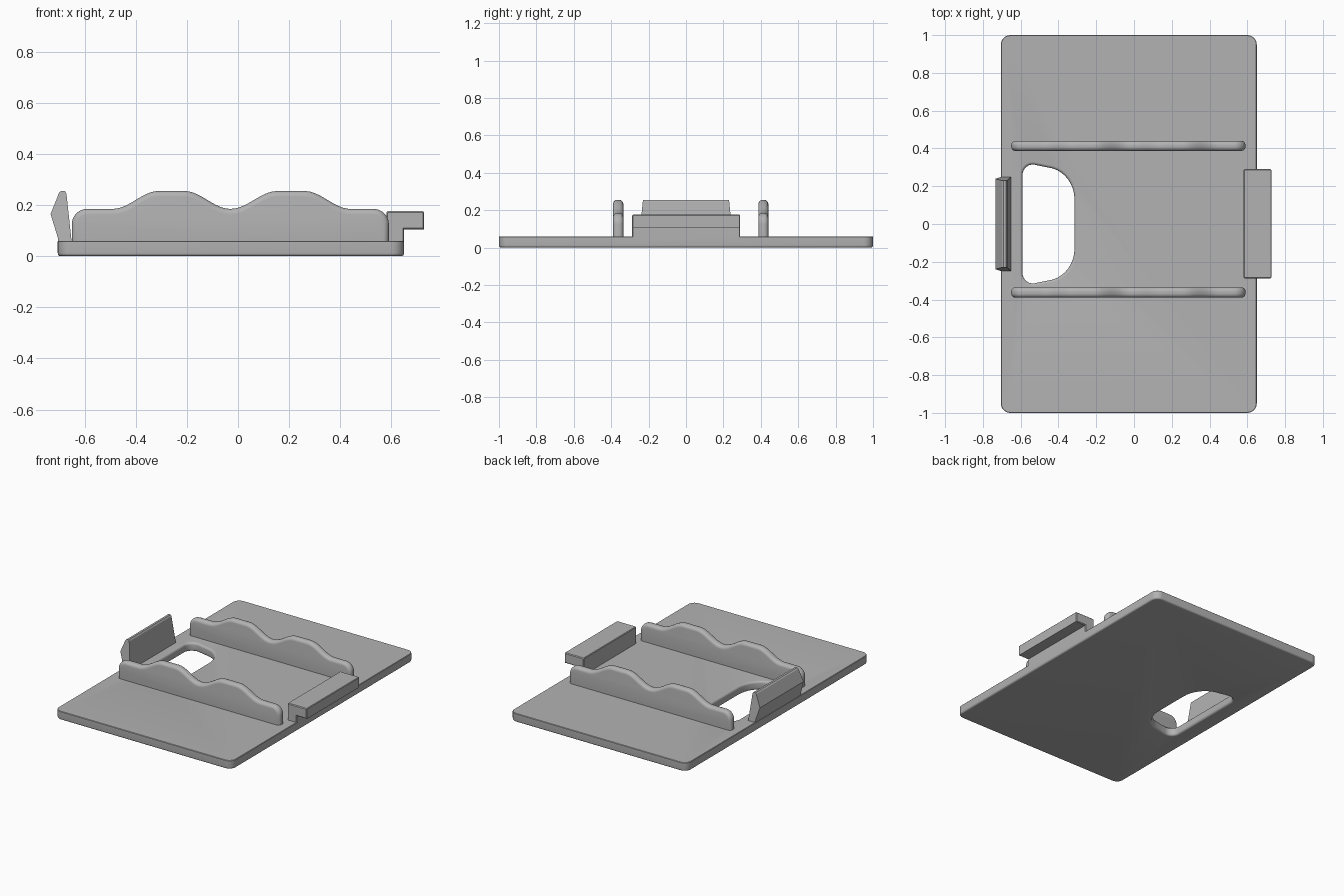
import bpy, bmesh, math
from mathutils import Vector

cube = bpy.data.objects.get("Cube")
if cube:
    bpy.data.objects.remove(cube, do_unlink=True)

grey = bpy.data.materials.new("plain_grey")
grey.use_nodes = True
COLOUR = (0.45, 0.45, 0.45, 1)
grey.diffuse_color = COLOUR
grey.node_tree.nodes["Principled BSDF"].inputs["Base Color"].default_value = COLOUR


def arc(cx, cy, rx, ry, start, end, steps=8):
    """Points on part of an ellipse, angles in degrees."""
    angles = [math.radians(start + (end - start) * i / steps) for i in range(steps + 1)]
    return [Vector((cx + rx * math.cos(a), cy + ry * math.sin(a))) for a in angles]


def inset(points, d):
    """Move a counter-clockwise outline inwards by d."""
    result = []
    for i, p in enumerate(points):
        a = (p - points[i - 1]).normalized()
        b = (points[(i + 1) % len(points)] - p).normalized()
        n = Vector((-a.y - b.y, a.x + b.x)).normalized()
        result.append(p + n * d / max(0.5, n.dot(Vector((-a.y, a.x)))))
    return result


def loft(name, outline, layers, place):
    """Stack inset copies of an outline; layers are (position, inset)."""
    bm = bmesh.new()
    rings = [[bm.verts.new(place(p, t)) for p in inset(outline, d)] for t, d in layers]
    for low, high in zip(rings, rings[1:]):
        for i in range(len(low)):
            bm.faces.new((low[i - 1], low[i], high[i], high[i - 1]))
    bm.faces.new(rings[0])
    bm.faces.new(rings[-1])
    bmesh.ops.recalc_face_normals(bm, faces=bm.faces)
    mesh = bpy.data.meshes.new(name)
    bm.to_mesh(mesh)
    bm.free()
    mesh.materials.append(grey)
    obj = bpy.data.objects.new(name, mesh)
    bpy.context.collection.objects.link(obj)
    return obj


def smooth(obj):
    bpy.ops.object.select_all(action="DESELECT")
    obj.select_set(True)
    bpy.context.view_layer.objects.active = obj
    bpy.ops.object.shade_smooth_by_angle(angle=math.radians(32))


def flat(p, t):
    return (p.x, p.y, t)


def upright(p, t):
    return (p.x, t, p.y)


def fillet(low, high, r, steps=5):
    """Layers with rounded rims at both ends."""
    turns = [math.pi / 2 * i / steps for i in range(steps + 1)]
    start = [(low + r * (1 - math.cos(a)), r * (1 - math.sin(a))) for a in turns]
    return start + [(low + high - t, d) for t, d in reversed(start)]


# Base plate with rounded corners and a softened lower rim
R = 0.05
plate = (arc(0.65 - R, 1 - R, R, R, 0, 90) + arc(-0.705 + R, 1 - R, R, R, 90, 180)
         + arc(-0.705 + R, -1 + R, R, R, 180, 270) + arc(0.65 - R, -1 + R, R, R, 270, 360))
rim = fillet(0, 0.06, 0.012)
base = loft("base_plate", plate, rim[:6] + [(0.057, 0), (0.06, 0.003)], flat)

# D-shaped opening with rounded rims
opening = (arc(-0.47, 0.13, 0.17, 0.185, 0, 75) + arc(-0.535, 0.26, 0.07, 0.07, 85, 180)
           + arc(-0.535, -0.26, 0.07, 0.07, 180, 275) + arc(-0.47, -0.13, 0.17, 0.185, 285, 360))
wall = [(t, 0.015 - d) for t, d in fillet(0, 0.06, 0.015)]
cutter = loft("opening_cutter", opening, [(-0.02, 0)] + wall + [(0.08, 0)], flat)
cut = base.modifiers.new("opening", "BOOLEAN")
cut.operation = "DIFFERENCE"
cut.solver = "EXACT"
cut.object = cutter
bpy.context.view_layer.objects.active = base
bpy.ops.object.modifier_apply(modifier="opening")
bpy.data.objects.remove(cutter, do_unlink=True)
smooth(base)


# Wavy rails, with two flat-topped humps each
def ease(x, a, b):
    t = min(1, max(0, (x - a) / (b - a)))
    return (1 - math.cos(math.pi * t)) / 2


def crest(x):
    first = ease(x, -0.49, -0.31) - ease(x, -0.21, -0.03)
    second = ease(x, -0.03, 0.155) - ease(x, 0.26, 0.44)
    return 0.185 + 0.07 * (first + second)


top = [Vector((x, crest(x))) for x in (0.52 - 1.10 * i / 60 for i in range(1, 60))]
rail = ([Vector((-0.65, 0.01)), Vector((0.59, 0.01))] + arc(0.53, 0.125, 0.06, 0.06, 0, 90)
        + top + arc(-0.59, 0.125, 0.06, 0.06, 90, 180))
for name, y0, y1 in (("front_rail", -0.39, -0.335), ("back_rail", 0.387, 0.44)):
    smooth(loft(name, rail, fillet(y0, y1, 0.022), upright))

# Leaning clip on the right edge, narrower towards its tip
clip_profile = [Vector(p) for p in ((-0.70, 0.03), (-0.647, 0.03), (-0.651, 0.06), (-0.671, 0.245),
                                    (-0.677, 0.255), (-0.692, 0.255), (-0.70, 0.248),
                                    (-0.733, 0.165), (-0.704, 0.07))]
clip = loft("leaning_clip", clip_profile, [(-0.25, 0), (0.25, 0)], upright)
for v in clip.data.vertices:
    v.co.y *= 1 - 0.08 * max(0, v.co.z - 0.06) / 0.195

# Overhanging ledge on the left edge
ledge_profile = [Vector(p) for p in ((0.58, 0.03), (0.65, 0.03), (0.65, 0.105), (0.728, 0.105),
                                     (0.728, 0.172), (0.724, 0.176), (0.584, 0.176), (0.58, 0.172))]
loft("overhanging_ledge", ledge_profile,
     [(-0.288, 0.005), (-0.283, 0), (0.285, 0), (0.29, 0.005)], upright)
